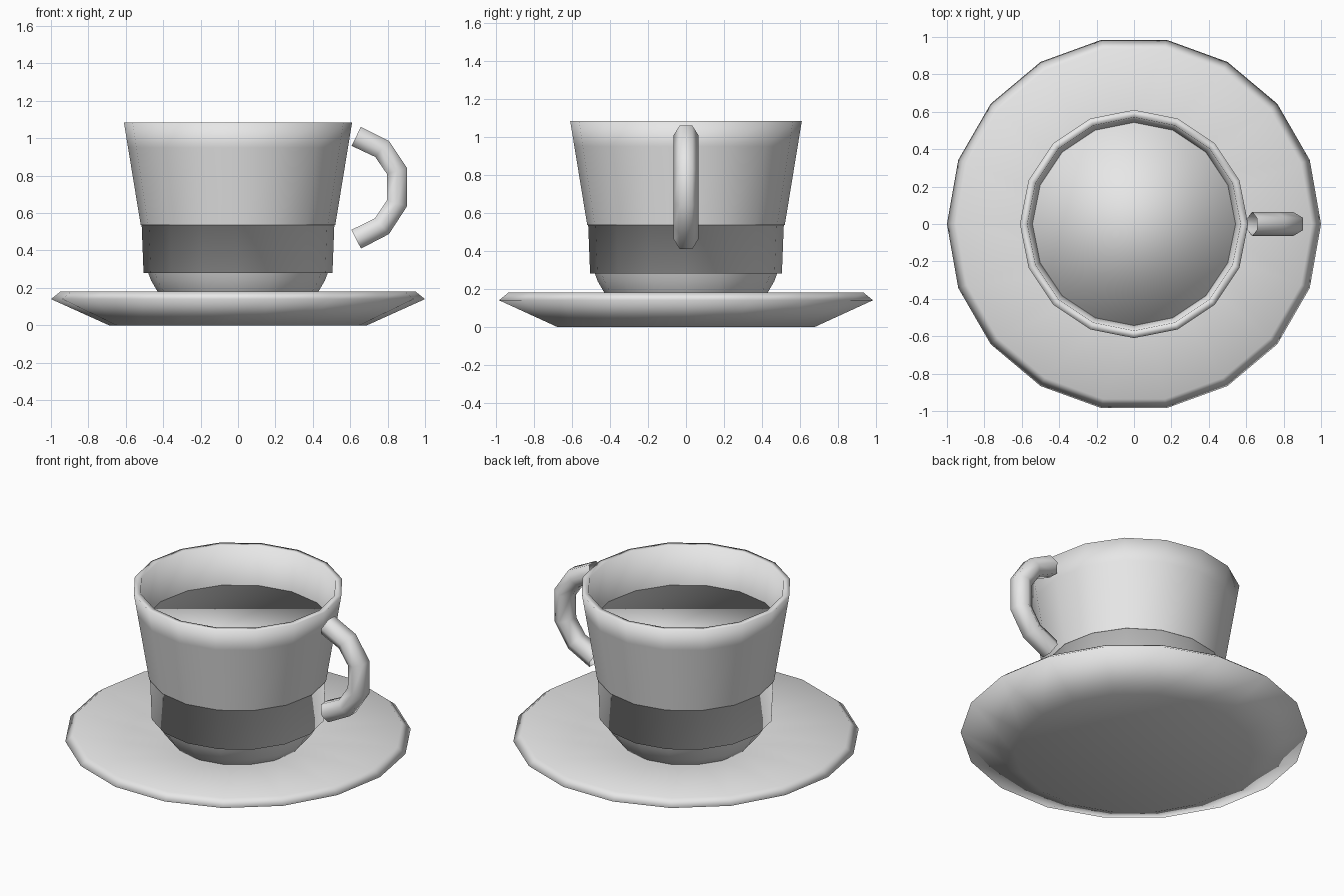
import bpy, bmesh
from math import cos, sin, tau
from mathutils import Vector

cube = bpy.data.objects.get("Cube")
if cube:
    bpy.data.objects.remove(cube, do_unlink=True)

# One glazed ceramic colour for everything
GREY = (0.8, 0.8, 0.8, 1.0)
glaze = bpy.data.materials.new("light_grey_glaze")
glaze.use_nodes = True
glaze.diffuse_color = GREY
glaze.node_tree.nodes["Principled BSDF"].inputs["Base Color"].default_value = GREY


def skin(name, rings, cap_start=False, cap_end=False):
    """Join successive rings of points with quads into a smooth object."""
    bm = bmesh.new()
    loops = [[bm.verts.new(p) for p in ring] for ring in rings]
    for a, b in zip(loops, loops[1:]):
        n = len(a)
        for i in range(n):
            j = (i + 1) % n
            bm.faces.new((a[i], a[j], b[j], b[i]))
    if cap_start:
        bm.faces.new(loops[0][::-1])
    if cap_end:
        bm.faces.new(loops[-1])
    for f in bm.faces:
        f.smooth = True
    mesh = bpy.data.meshes.new(name)
    bm.to_mesh(mesh)
    bm.free()
    mesh.materials.append(glaze)
    obj = bpy.data.objects.new(name, mesh)
    bpy.context.collection.objects.link(obj)
    return obj


def lathe(name, profile, sides, **caps):
    """Turn a (radius, height) profile around the z axis."""
    rings = [[(r * cos(tau * i / sides), r * sin(tau * i / sides), z)
              for i in range(sides)] for r, z in profile]
    return skin(name, rings, **caps)


def tube(name, path, radius, sides):
    """Open tube along a path lying in the xz plane."""
    pts = [Vector((x, 0, z)) for x, z in path]
    side = Vector((0, 1, 0))
    rings = []
    for i, p in enumerate(pts):
        before, after = pts[max(i - 1, 0)], pts[min(i + 1, len(pts) - 1)]
        normal = side.cross((after - before).normalized())
        angles = [tau * (k + 0.5) / sides for k in range(sides)]
        rings.append([p + radius * (normal * cos(a) + side * sin(a)) for a in angles])
    return skin(name, rings)


# Saucer: shallow dish with a chamfered rim
lathe("saucer", [(0.69, 0), (1.0, 0.14), (0.95, 0.18), (0.42, 0.13)], 18,
      cap_start=True, cap_end=True)

# Cup foot, tapering down into the saucer
lathe("cup_foot", [(0.38, 0.12), (0.43, 0.18), (0.465, 0.24), (0.48, 0.28)], 16,
      cap_start=True)

# Lower band, overhanging the foot and tucked under the upper wall
lathe("cup_band", [(0.47, 0.28), (0.505, 0.28), (0.515, 0.535), (0.52, 0.535)], 16)

# Upper wall with a thick rim and an inner face
lathe("cup_wall", [(0.52, 0.535), (0.588, 0.95), (0.61, 1.085),
                   (0.57, 1.085), (0.54, 0.82)], 16)

# Drink filling the cup
lathe("drink", [(0.54, 0.80), (0.543, 0.845)], 16, cap_start=True, cap_end=True)

# Handle
tube("handle", [(0.632, 1.01), (0.77, 0.943), (0.85, 0.825),
                (0.85, 0.652), (0.77, 0.53), (0.632, 0.46)], 0.065, 6)
